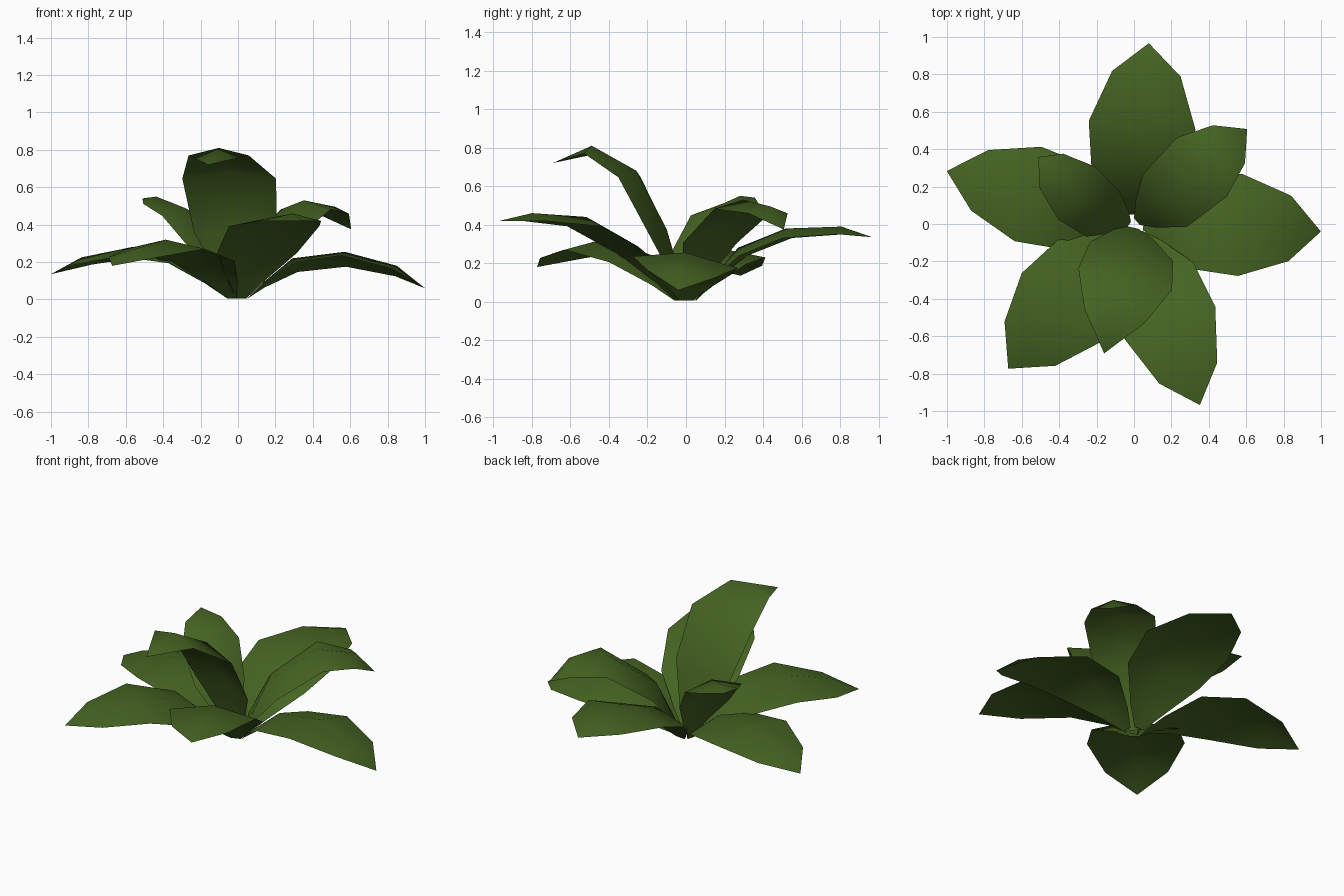
import bpy, math
from mathutils import Vector

if "Cube" in bpy.data.objects:
    bpy.data.objects.remove(bpy.data.objects["Cube"])

green = bpy.data.materials.new("leaf green")
green.diffuse_color = (0.060, 0.127, 0.016, 1)
green.use_nodes = True
green.node_tree.nodes["Principled BSDF"].inputs["Base Color"].default_value = green.diffuse_color

HALF_WIDTHS = (0.03, 0.11, 0.235, 0.265, 0.17)  # base to last station before the tip
DROPS = (0.0, 0.005, 0.05, 0.05, 0.04)          # how far the edges hang below the midrib


def leaf(name, angle, width, roll, profile, sway=(0, 0, 0, 0, 0)):
    """Folded low-poly leaf: profile is the midrib as (radius, height),
    sway moves each midrib point sideways."""
    a = math.radians(angle)
    out = Vector((math.cos(a), math.sin(a), 0))
    side = Vector((math.sin(a), -math.cos(a), 0))
    up = Vector((0, 0, 1))
    mid = [out * r + up * z + side * s for (r, z), s in zip(profile, sway)]
    mid.insert(1, mid[0].lerp(mid[1], 0.35))     # neck of the leaf
    verts, faces = [], []
    rows = len(HALF_WIDTHS)
    for i, (half, drop) in enumerate(zip(HALF_WIDTHS, DROPS)):
        tangent = (mid[i + 1] - mid[max(i - 1, 0)]).normalized()
        normal = side.cross(tangent)
        if normal.z < 0:
            normal.negate()
        tilt = up * roll * (half / 0.265 if i else 0)
        for s in (-1, 0, 1):
            verts.append(mid[i] + s * (side * half * width + tilt)
                         - abs(s) * normal * drop)
    verts.append(mid[-1])
    for i in range(rows - 1):
        for j in range(2):
            k = i * 3 + j
            faces.append((k + 3, k + 4, k + 1, k))
    k = rows * 3
    faces += [(k, k - 2, k - 3), (k, k - 1, k - 2)]
    me = bpy.data.meshes.new(name)
    me.from_pydata(verts, [], faces)
    if sum(p.normal.z for p in me.polygons) < 0:
        me.flip_normals()
    me.materials.append(green)
    me.polygons.foreach_set("use_smooth", [True] * len(me.polygons))
    ob = bpy.data.objects.new(name, me)
    bpy.context.collection.objects.link(ob)


BASE = (0.05, 0.005)
INNER = (0.02, 0.005)
leaf("back_leaf", 85.3, 1.08, 0.0,
     [BASE, (0.27, 0.28), (0.52, 0.38), (0.81, 0.39), (0.97, 0.335)])
leaf("right_leaf", -2.3, 1.03, 0.03,
     [BASE, (0.29, 0.22), (0.57, 0.255), (0.85, 0.18), (1.0, 0.06)],
     (0.0, -0.015, -0.018, -0.01, 0.0))
leaf("back_right_leaf", 40, 0.78, 0.0,
     [INNER, (0.17, 0.34), (0.46, 0.53), (0.68, 0.495), (0.79, 0.375)],
     (0.0, 0.01, 0.0, 0.0, 0.0))
leaf("back_left_leaf", 145, 0.65, 0.0,
     [INNER, (0.13, 0.30), (0.32, 0.49), (0.52, 0.55), (0.624, 0.54)],
     (-0.02, -0.05, -0.04, -0.02, 0.0))
leaf("left_leaf", 164.2, 0.99, 0.0,
     [BASE, (0.30, 0.24), (0.59, 0.28), (0.87, 0.225), (1.04, 0.135)])
leaf("front_left_leaf", 229, 1.06, 0.0,
     [BASE, (0.29, 0.25), (0.59, 0.32), (0.86, 0.265), (1.025, 0.18)])
leaf("front_tall_leaf", 257, 0.97, 0.0,
     [INNER, (0.10, 0.38), (0.26, 0.68), (0.50, 0.81), (0.71, 0.72)],
     (0.0, -0.02, -0.02, -0.01, 0.0))
leaf("front_right_leaf", 290, 0.97, 0.0,
     [BASE, (0.27, 0.29), (0.55, 0.44), (0.85, 0.46), (1.03, 0.42)])
